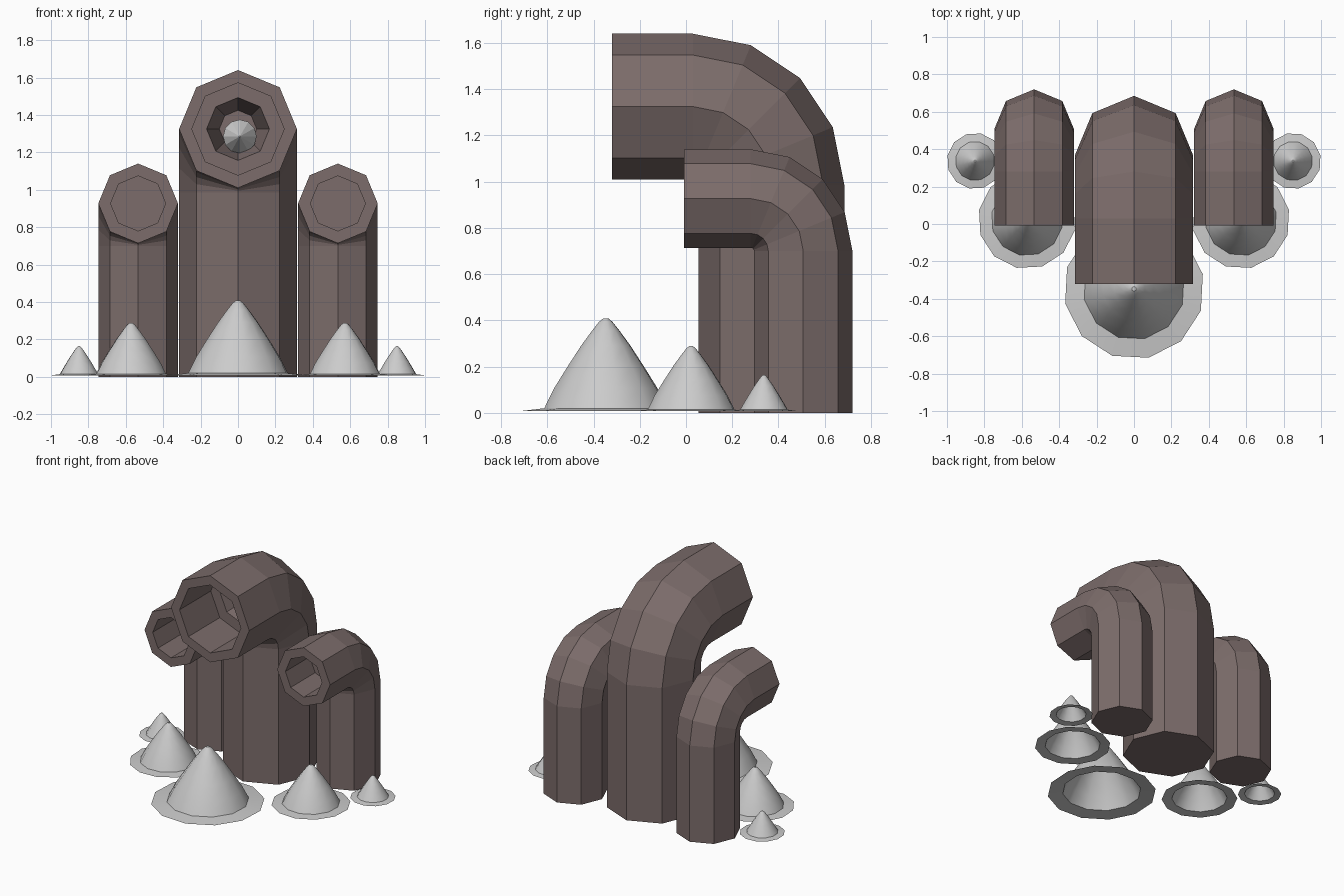
import bpy, bmesh
from math import sin, cos, pi, radians
from mathutils import Matrix, Vector

if "Cube" in bpy.data.objects:
    bpy.data.objects.remove(bpy.data.objects["Cube"])

brown = bpy.data.materials.new("dark_brown")
brown.diffuse_color = (0.2, 0.15, 0.145, 1)
brown.use_nodes = True
brown.node_tree.nodes["Principled BSDF"].inputs["Base Color"].default_value = brown.diffuse_color


def loft(name, rings, cap_start=True, cap_end=True):
    """Skin a sequence of equal-sized point rings."""
    bm = bmesh.new()
    rows = [[bm.verts.new(p) for p in ring] for ring in rings]
    n = len(rows[0])
    for a, b in zip(rows, rows[1:]):
        for i in range(n):
            j = (i + 1) % n
            bm.faces.new((a[i], a[j], b[j], b[i]))
    if cap_start:
        bm.faces.new(rows[0][::-1])
    if cap_end:
        bm.faces.new(rows[-1])
    bmesh.ops.recalc_face_normals(bm, faces=bm.faces)
    # open shells: make sure the normals face up
    if not cap_start and sum(f.normal.z for f in bm.faces) < 0:
        bmesh.ops.reverse_faces(bm, faces=bm.faces)
    mesh = bpy.data.meshes.new(name)
    bm.to_mesh(mesh)
    bm.free()
    ob = bpy.data.objects.new(name, mesh)
    bpy.context.collection.objects.link(ob)
    return ob


def mirror(ob):
    ob.modifiers.new("Mirror", 'MIRROR').use_axis[0] = True


def pipe(name, x, r, bend_y, bend_z, bend_r, mouth_y, recess):
    """Octagonal pipe rising from the ground and bending to the front."""
    def ring(y, z, tilt, rad):
        u = Vector((0, cos(tilt), sin(tilt)))
        c = Vector((x, y, z))
        return [c + Vector((rad * sin(k * pi / 4), 0, 0)) + u * rad * cos(k * pi / 4)
                for k in range(8)]
    rings = [ring(bend_y + bend_r, 0, 0, r)]
    for k in range(5):
        t = k * pi / 8
        rings.append(ring(bend_y + bend_r * cos(t), bend_z + bend_r * sin(t), t, r))
    zc = bend_z + bend_r
    rings.append(ring(mouth_y, zc, pi / 2, r))
    # recessed bore
    rings += [ring(mouth_y + d, zc, pi / 2, rad) for d, rad in recess]
    ob = loft(name, rings)
    ob.data.materials.append(brown)
    return ob


def spike(name, x, y, h, r, brim, turn=12):
    """Rounded hollow cone with a thin sloping brim."""
    profile = [(brim, 0.008), (r, 0.02 if h > 0.3 else 0.014)]
    profile += [(r * a, h * b) for a, b in
                ((0.84, 0.26), (0.62, 0.49), (0.40, 0.71), (0.22, 0.87), (0.11, 0.96), (0.045, 0.995))]
    rings = [[(x + rad * cos(radians(turn + 30 * i)), y + rad * sin(radians(turn + 30 * i)), z)
              for i in range(12)] for rad, z in profile]
    ob = loft(name, rings, cap_start=False)
    bpy.ops.object.select_all(action='DESELECT')
    ob.select_set(True)
    bpy.context.view_layer.objects.active = ob
    bpy.ops.object.shade_smooth_by_angle(angle=radians(35))
    return ob


# Pipes
pipe("centre_pipe", 0, 0.315, 0.03, 0.985, 0.34, -0.32,
     [(0, 0.247), (0.36, 0.247), (0.36, 0.168), (0.6, 0.1)])
mirror(pipe("side_pipe", 0.534, 0.213, 0.28, 0.70, 0.227, -0.008,
            [(0, 0.147), (0.28, 0.147)]))

# Cone deep inside the centre pipe, pointing forwards
bm = bmesh.new()
bmesh.ops.create_cone(bm, cap_ends=True, segments=12, radius1=0.09, radius2=0.004, depth=0.14,
                      matrix=Matrix.Translation((0.01, 0.1, 1.285)) @ Matrix.Rotation(pi / 2, 4, 'X'))
mesh = bpy.data.meshes.new("inner_cone")
bm.to_mesh(mesh)
bm.free()
bpy.context.collection.objects.link(bpy.data.objects.new("inner_cone", mesh))

# Ground spikes
spike("front_spike", 0, -0.347, 0.41, 0.272, 0.376)
mirror(spike("middle_spike", 0.572, 0.022, 0.29, 0.192, 0.262))
mirror(spike("outer_spike", 0.85, 0.337, 0.165, 0.105, 0.15))
